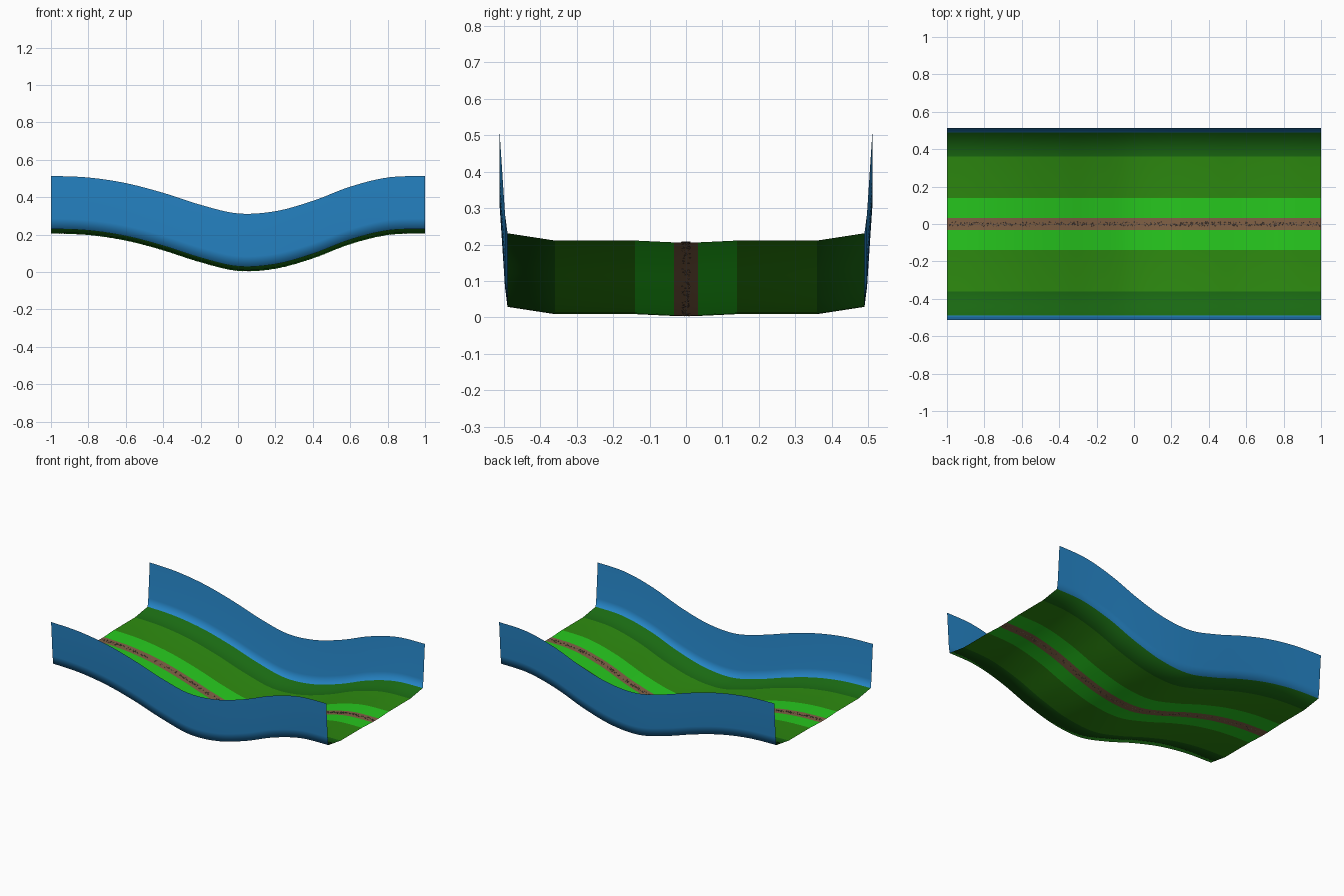
import bpy, bmesh, random
from mathutils import Vector

if "Cube" in bpy.data.objects:
    bpy.data.objects.remove(bpy.data.objects["Cube"])

random.seed(4)


def material(name, color):
    m = bpy.data.materials.new(name)
    m.diffuse_color = (*color, 1)
    m.use_nodes = True
    m.node_tree.nodes["Principled BSDF"].inputs["Base Color"].default_value = m.diffuse_color
    return m


MATS = [material("path_brown", (0.22, 0.12, 0.06)),
        material("bright_grass", (0.02, 0.58, 0.013)),
        material("mid_grass", (0.026, 0.25, 0.005)),
        material("dark_grass", (0.01, 0.14, 0.006)),
        material("sky_blue", (0.02, 0.24, 0.58))]
STONE = material("stone_grey", (0.16, 0.12, 0.11))

# Valley height at even steps of 0.2 from x = -1 to 1
HEIGHTS = [0.205, 0.197, 0.167, 0.115, 0.051, 0.005,
           0.017, 0.072, 0.148, 0.197, 0.205]


def height(x):
    t = min(max((x + 1) / 0.2, 0), 9.9999)
    i = int(t)
    t -= i
    p = [HEIGHTS[min(max(i + k, 0), 10)] for k in (-1, 0, 1, 2)]
    return 0.5 * (2 * p[1] + (p[2] - p[0]) * t
                  + (2 * p[0] - 5 * p[1] + 4 * p[2] - p[3]) * t ** 2
                  + (3 * p[1] - p[0] - 3 * p[2] + p[3]) * t ** 3)


# Half cross-section: y, rise above valley height, material of strip ending here
HALF = [(0.033, 0.001, 0), (0.14, 0.006, 1), (0.36, 0.006, 2),
        (0.49, 0.026, 3), (0.497, 0.08, 4), (0.512, 0.308, 4)]
section = [(-y, z) for y, z, _ in reversed(HALF)] + [(y, z) for y, z, _ in HALF]
strips = [m for _, _, m in reversed(HALF)] + [m for _, _, m in HALF[1:]]


def finish(name, bm, mats, smooth):
    me = bpy.data.meshes.new(name)
    for f in bm.faces:
        f.smooth = smooth
    bm.to_mesh(me)
    bm.free()
    for m in mats:
        me.materials.append(m)
    ob = bpy.data.objects.new(name, me)
    bpy.context.collection.objects.link(ob)
    return ob


# Ground strips and side walls swept along the valley
bm = bmesh.new()
N = 64
rows = []
for i in range(N + 1):
    x = -1 + 2 * i / N
    rows.append([bm.verts.new((x, y, height(x) + z)) for y, z in section])
for a, b in zip(rows, rows[1:]):
    for j, m in enumerate(strips):
        f = bm.faces.new((a[j], b[j], b[j + 1], a[j + 1]))
        f.material_index = m
finish("valley_ground_and_walls", bm, MATS, True)

# Gravel scattered along the middle of the path
bm = bmesh.new()
for i in range(420):
    x = random.uniform(-0.995, 0.995)
    y = random.uniform(-0.011, 0.011)
    r = random.uniform(0.002, 0.004)
    geo = bmesh.ops.create_icosphere(bm, subdivisions=1, radius=r)
    for v in geo["verts"]:
        v.co = Vector((v.co.x + x, v.co.y + y, v.co.z * 0.6 + height(x) + 0.002))
finish("path_gravel", bm, [STONE], False)
